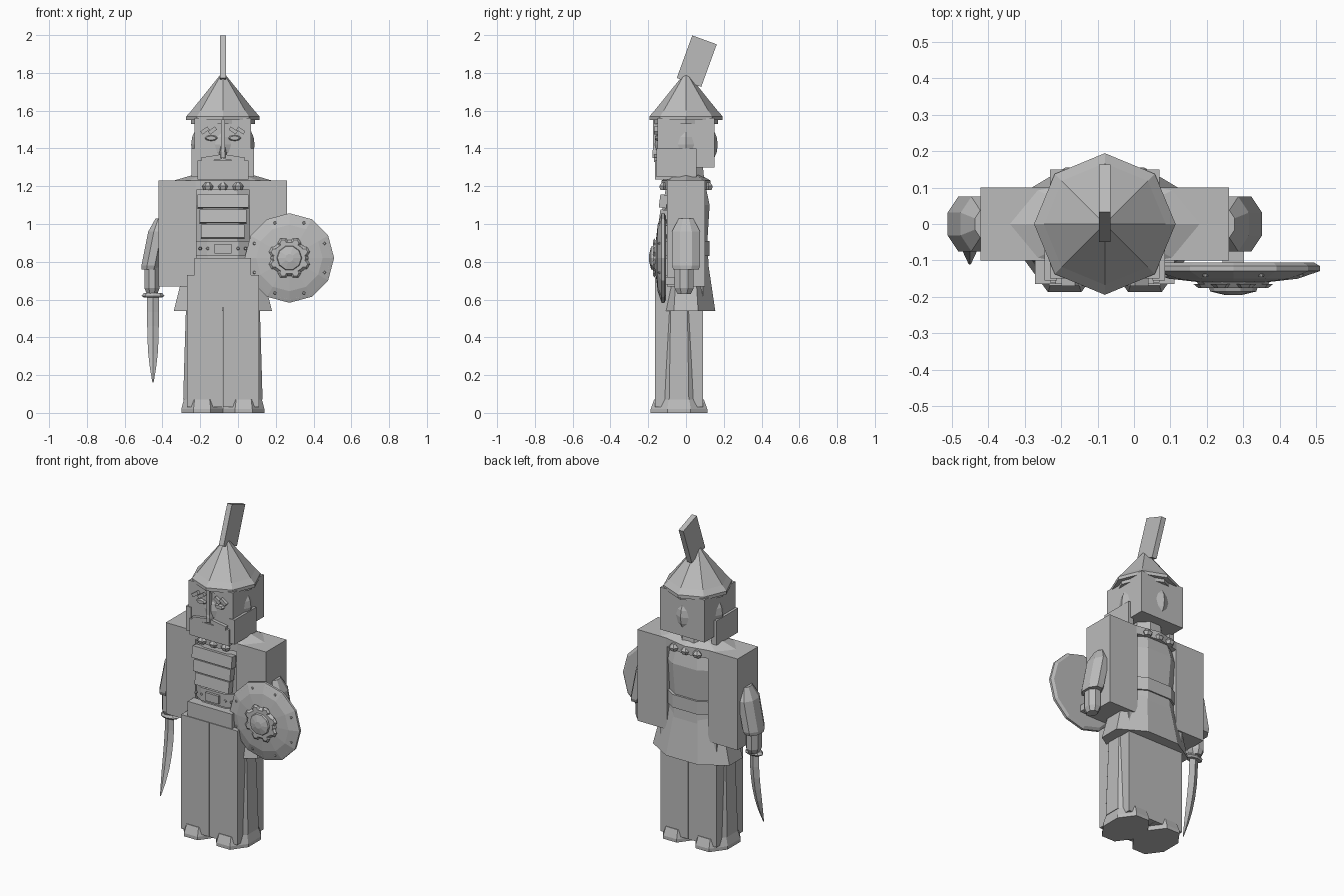
import bpy, bmesh, math
from mathutils import Vector, Matrix

cube = bpy.data.objects.get("Cube")
if cube:
    bpy.data.objects.remove(cube, do_unlink=True)

material = bpy.data.materials.new("plain_grey")
material.use_nodes = True
grey = (0.5, 0.5, 0.5, 1)
material.diffuse_color = grey
material.node_tree.nodes["Principled BSDF"].inputs["Base Color"].default_value = grey

# The shield reaches far to the left, so the body axis sits right of centre
body_axis = Vector((-0.08, 0, 0))


def finish(name, bm, centre, turn=None):
    """Turn the part if asked, move it into place and link it."""
    if turn:
        angle, axis = turn
        rotation = Matrix.Rotation(math.radians(angle), 3, axis)
        bmesh.ops.rotate(bm, matrix=rotation, verts=bm.verts)
    bmesh.ops.translate(bm, vec=Vector(centre) + body_axis, verts=bm.verts)
    bmesh.ops.recalc_face_normals(bm, faces=bm.faces)
    mesh = bpy.data.meshes.new(name)
    bm.to_mesh(mesh)
    bm.free()
    mesh.materials.append(material)
    part = bpy.data.objects.new(name, mesh)
    bpy.context.collection.objects.link(part)


def box(name, centre, size, turn=None):
    bm = bmesh.new()
    bmesh.ops.create_cube(bm, size=1)
    bmesh.ops.scale(bm, vec=size, verts=bm.verts)
    finish(name, bm, centre, turn)


def loft(name, centre, radius, steps, sides=8, flat=False, lean=Vector(), turn=None):
    """Skin a stack of polygons; each step is (height, scale of the radius).
    Flat puts a face, not a corner, to the front; lean shifts with height."""
    bm = bmesh.new()
    radius_x, radius_y = radius
    half_step = math.pi / sides
    grow = 1 / math.cos(half_step) if flat else 1
    previous = None
    for height, scale in steps:
        ring = []
        for i in range(sides):
            angle = half_step * (2 * i + flat)
            corner = Vector((radius_x * math.cos(angle), radius_y * math.sin(angle), 0))
            ring.append(bm.verts.new(corner * scale * grow + lean * height + Vector((0, 0, height))))
        if previous:
            for i in range(sides):
                j = (i + 1) % sides
                bm.faces.new((previous[i], previous[j], ring[j], ring[i]))
        else:
            bm.faces.new(ring)
        previous = ring
    bm.faces.new(previous)
    finish(name, bm, centre, turn)


def disc(name, centre, radius, steps, sides):
    """Round piece whose steps rise toward the front."""
    loft(name, centre, (radius, radius), steps, sides, turn=(90, 'X'))


def stud(name, centre, radius):
    disc(name, centre, radius, [(0, 1), (0.01, 0.6)], sides=6)


# Torso, belt, skirt and collar
loft("torso", (0, 0, 0.7), (0.2, 0.125), [(0, 1), (0.2, 0.9), (0.4, 1), (0.52, 0.8)], flat=True)
loft("belt", (0, 0, 0.83), (0.2, 0.125), [(0, 1), (0.08, 1)], flat=True)
loft("skirt", (0, 0, 0.54), (0.26, 0.155), [(0, 1), (0.26, 0.75)], flat=True)
loft("collar", (0, 0, 1.18), (0.26, 0.13), [(0, 1), (0.05, 1), (0.08, 0.6)])
loft("neck", (0, 0, 1.2), (0.1, 0.1), [(0, 1), (0.1, 0.9)], flat=True)

# Chest plates, each wider than the one beneath
for row in range(3):
    box("chest_plate", centre=(0, -0.12, 0.96 + row * 0.08),
        size=(0.23 + row * 0.02, 0.04, 0.07), turn=(-7, 'X'))
box("buckle", centre=(0, -0.125, 0.87), size=(0.09, 0.03, 0.05))

# Apron hanging down the front
box("apron", centre=(0, -0.13, 0.69), size=(0.3, 0.06, 0.26))

# Knobs round the collar, front and back
for x in (-0.08, 0, 0.08):
    for y in (-0.12, 0.12):
        loft("collar_knob", (x, y, 1.18), (0.03, 0.025), [(0, 0.7), (0.02, 1), (0.04, 0.4)], sides=6)

# Mirrored parts
for side, s in (("right", -1), ("left", 1)):
    # Square sleeve with the forearm slanting out of it
    box(side + "_sleeve", centre=(s * 0.24, 0, 0.95), size=(0.2, 0.2, 0.56))
    inward = Vector((-s * 0.2, 0, 0))
    loft(side + "_forearm", (s * 0.385, 0, 0.76), (0.05, 0.075),
         [(0, 0.9), (0.02, 1), (0.2, 1), (0.27, 0.5)], flat=True, lean=inward)
    loft(side + "_hand", (s * 0.375, -0.01, 0.63), (0.04, 0.05), [(0, 0.7), (0.03, 1), (0.14, 1)], flat=True)

    # Straight trouser leg over a flared boot
    box(side + "_leg", centre=(s * 0.096, -0.037, 0.38), size=(0.19, 0.256, 0.7))
    loft(side + "_boot", (s * 0.11, -0.037, 0), (0.11, 0.15),
         [(0, 1), (0.02, 1), (0.07, 0.88)], flat=True)
    loft(side + "_boot_shaft", (s * 0.11, -0.037, 0.07), (0.1, 0.125),
         [(0, 1), (0.18, 0.95), (0.5, 0.85)], flat=True)

    # Face: cheek guard, brows, eye and moustache
    box(side + "_cheek_guard", centre=(s * 0.148, -0.05, 1.325), size=(0.035, 0.21, 0.15))
    for x in (0.055, 0.095):
        box(side + "_brow", centre=(s * x, -0.155, 1.495), size=(0.045, 0.03, 0.02), turn=(s * 35, 'Y'))
    loft(side + "_eye", (s * 0.062, -0.148, 1.455), (0.036, 0.016), [(0, 1), (0.016, 0.7)], turn=(90, 'X'))
    box(side + "_moustache", centre=(s * 0.06, -0.155, 1.348), size=(0.11, 0.03, 0.025), turn=(s * 9, 'Y'))
    for x in (0.08, 0.12):
        stud("belt_stud", (s * x, -0.12, 0.87), radius=0.01)

# Hood with the rounded skull showing through it
box("hood", centre=(0, 0, 1.43), size=(0.3, 0.3, 0.26))
layers = [k / 4 for k in range(-3, 4)]
loft("skull", (0, 0, 1.42), (0.168, 0.168), [(t * 0.16, math.sqrt(1 - t * t)) for t in layers])
box("chin_guard", centre=(0, -0.09, 1.285), size=(0.27, 0.15, 0.1))
loft("nose", (0, -0.15, 1.35), (0.02, 0.033), [(0, 1), (0.03, 1), (0.1, 0.5)], sides=6)
box("nose_guard", centre=(0, -0.158, 1.46), size=(0.02, 0.035, 0.2))

# Helmet and plume
loft("helmet_band", (0, 0, 1.53), (0.17, 0.17), [(0, 1), (0.05, 1)])
loft("helmet", (0, 0, 1.55), (0.194, 0.194), [(0, 1), (0.02, 1), (0.05, 0.86), (0.25, 0.03)])
box("plume", centre=(0, 0.057, 1.862), size=(0.032, 0.138, 0.24), turn=(-20, 'X'))

# Round shield with a rim, a dished face and a boss
hub = Vector((0.352, -0.105, 0.82))
disc("shield_rim", hub, 0.237, [(0, 0.93), (0.01, 1), (0.024, 1), (0.03, 0.93)], sides=12)
disc("shield_face", hub, 0.22, [(0.03, 1), (0.045, 0.8), (0.055, 0.4)], sides=12)
disc("shield_ring", hub, 0.108, [(0.045, 1), (0.07, 0.8)], sides=10)
disc("shield_boss", hub, 0.07, [(0.06, 1), (0.08, 0.9), (0.09, 0.3)], sides=10)
box("shield_grip", hub + Vector((0, 0.035, -0.12)), size=(0.06, 0.09, 0.04))

# Petals and studs spaced evenly round the shield
for i in range(8):
    angle = math.tau * (i + 0.5) / 8
    outward = Vector((math.cos(angle), 0, math.sin(angle)))
    stud("shield_petal", hub + outward * 0.085 + Vector((0, -0.06, 0)), radius=0.03)
    stud("shield_stud", hub + outward * 0.2 + Vector((0, -0.03, 0)), radius=0.01)

# Sword in the right hand: guard, then a blade built of short leaning lengths
grip = Vector((-0.37, -0.02, 0.61))
loft("sword_guard", grip, (0.06, 0.036), [(0, 0.8), (0.01, 1), (0.025, 0.8)])
lengths = 6
drop = 0.45 / lengths
for i in range(lengths):
    def reach(k):
        return -0.09 * (k / lengths) ** 2

    def width(k):
        return max(1 - (k / lengths) ** 4, 0.1)

    lean = Vector((0, (reach(i) - reach(i + 1)) / drop, 0))
    loft("sword_blade", grip + Vector((0, reach(i + 1), -drop * (i + 1))), (0.031, 0.015),
         [(0, width(i + 1)), (drop, width(i))], sides=4, lean=lean)
